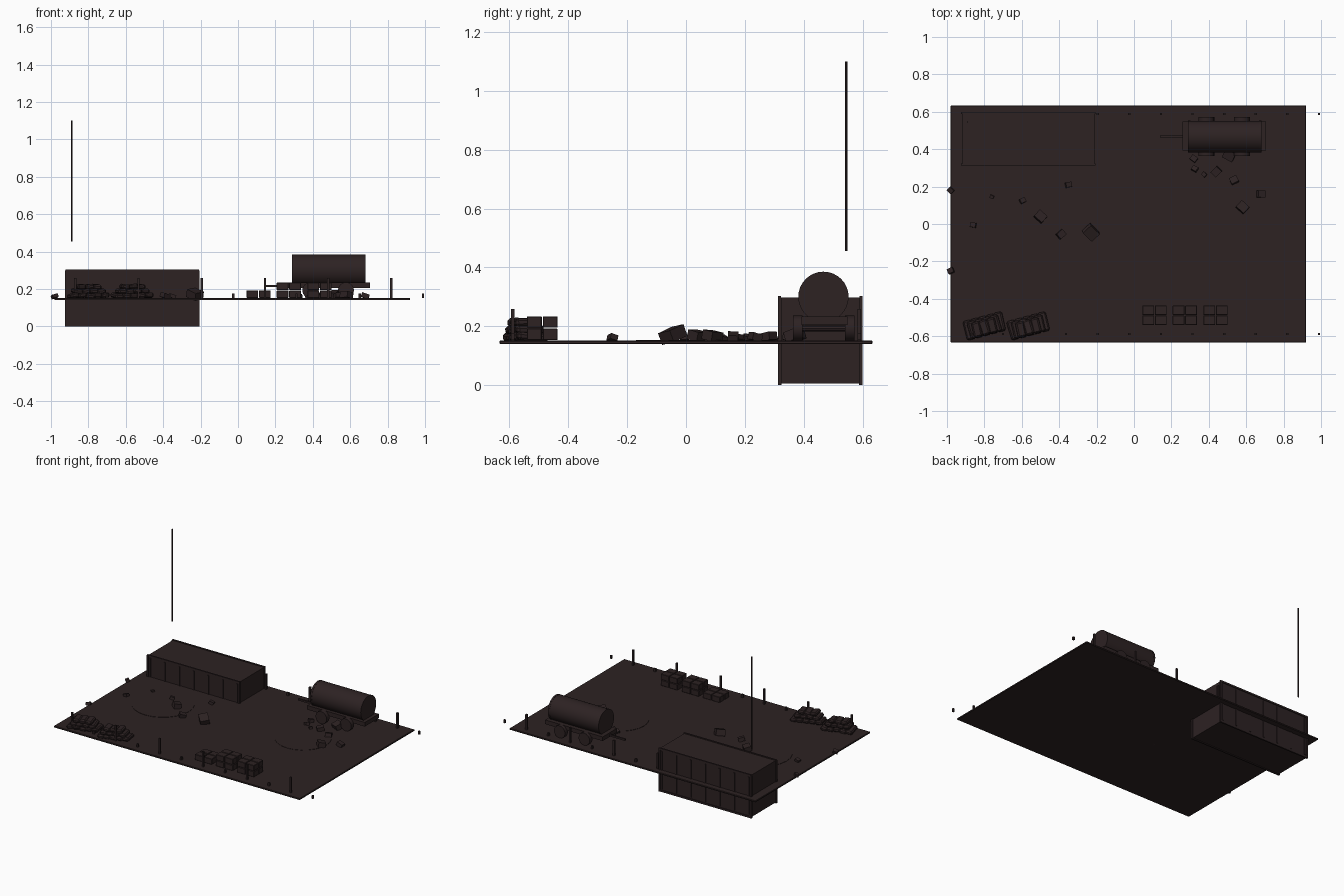
import bpy, math, random
from mathutils import Euler

if "Cube" in bpy.data.objects:
    bpy.data.objects.remove(bpy.data.objects["Cube"])
random.seed(4)

mat = bpy.data.materials.new("charred brown")
mat.diffuse_color = (0.026, 0.016, 0.0165, 1)
mat.use_nodes = True
mat.node_tree.nodes["Principled BSDF"].inputs["Base Color"].default_value = mat.diffuse_color


def finish(ob, name, bevel=0, segments=1):
    ob.name = name
    ob.data.materials.append(mat)
    if bevel:
        m = ob.modifiers.new("bevel", 'BEVEL')
        m.width, m.segments = bevel, segments
    return ob


def box(name, x0, x1, y0, y1, z0, z1, bevel=0):
    bpy.ops.mesh.primitive_cube_add(size=1, location=((x0+x1)/2, (y0+y1)/2, (z0+z1)/2))
    ob = bpy.context.object
    ob.scale = (x1-x0, y1-y0, z1-z0)
    bpy.ops.object.transform_apply(location=False, rotation=False, scale=True)
    return finish(ob, name, bevel)


def block(name, loc, size, rot, bevel=0):
    ob = box(name, -size[0]/2, size[0]/2, -size[1]/2, size[1]/2, -size[2]/2, size[2]/2, bevel)
    ob.location, ob.rotation_euler = loc, Euler(rot)
    return ob


def cyl(name, r, length, loc, axis='Z', sides=16, bevel=0):
    rot = {'X': (0, math.pi/2, 0), 'Y': (math.pi/2, 0, 0), 'Z': (0, 0, 0)}[axis]
    bpy.ops.mesh.primitive_cylinder_add(vertices=sides, radius=r, depth=length, location=loc, rotation=rot)
    ob = finish(bpy.context.object, name, bevel)
    if sides > 8:
        bpy.ops.object.shade_smooth_by_angle(angle=math.radians(35))
    return ob


# Ground slab
G = 0.151
box("ground_slab", -0.98, 0.92, -0.633, 0.633, 0.140, G, 0.002)
# Shallow scorched craters
for cx, cy, r in ((-0.6, 0.03, 0.2), (0.42, 0.12, 0.18)):
    cyl("crater_disc", r, 0.006, (cx, cy, G-0.001), sides=24)

# Half-sunken container with vertical ribs and corner rails
box("container_body", -0.918, -0.212, 0.318, 0.594, 0.005, 0.298)
for i in range(7):
    x = -0.90 + i*0.112
    for y in (0.318, 0.594):
        box("container_rib", x-0.005, x+0.005, y-0.004, y+0.004, 0.02, 0.283)
for x in (-0.918, -0.212):
    for y in (0.318, 0.594):
        box("container_corner", x-0.006, x+0.006, y-0.006, y+0.006, 0.0, 0.298)
for z in (0.006, 0.297):
    for y in (0.318, 0.594):
        box("container_rail", -0.922, -0.208, y-0.005, y+0.005, z-0.006, z+0.006)

# Floating antenna mast
cyl("antenna_mast", 0.004, 0.645, (-0.89, 0.545, 0.7775), sides=8)

# Tank trailer
cyl("tank", 0.084, 0.39, (0.485, 0.467, 0.3), 'X', 32)
for x in (0.295, 0.675):
    cyl("tank_end_ring", 0.0855, 0.012, (x, 0.467, 0.3), 'X', 32)
box("trailer_chassis", 0.26, 0.705, 0.392, 0.548, 0.205, 0.234)
box("tow_bar", 0.14, 0.27, 0.462, 0.474, 0.21, 0.222)
for x in (0.387, 0.577):
    cyl("trailer_axle", 0.01, 0.19, (x, 0.467, 0.193), 'Y', 8)
    for y in (0.38, 0.556):
        cyl("trailer_wheel", 0.043, 0.032, (x, y, 0.193), 'Y', 16)

# Fence posts, tall and short alternating
for k in range(6):
    for y in (-0.588, 0.588):
        x = -0.87 + k*0.338
        if y < 0 or x > -0.22:
            box("tall_post", x-0.006, x+0.006, y-0.006, y+0.006, G-0.005, 0.258)
            box("short_post", x+0.163, x+0.175, y-0.006, y+0.006, 0.153, 0.175)

# Stacked crates
for x0, layers in ((0.045, 1), (0.207, 2), (0.371, 2)):
    for i in range(2):
        for j in range(2):
            for l in range(layers):
                x, y, z = x0 + i*0.067, -0.54 + j*0.054, G + 0.002 + l*0.042
                box("crate", x, x+0.063, y, y+0.05, z, z+0.039, 0.002)

# Sandbag heaps, narrowing toward the top
for cx in (-0.80, -0.565):
    a = math.radians(15)
    for layer, n in enumerate((5, 4, 3)):
        for i in range(n):
            d = (i-(n-1)/2)*0.042
            block("sandbag", (cx+d*math.cos(a), -0.545+d*math.sin(a)-layer*0.004, G+0.013+layer*0.024),
                  (0.046, 0.105-layer*0.012, 0.027),
                  (random.uniform(-.1, .1), random.uniform(-.2, .2), a+random.uniform(-.06, .06)), 0.008)

# Scattered rubble: x, y, size
rubble = [(-.50, .04, .055), (-.39, -.055, .042), (-.23, -.045, .07), (-.595, .125, .03),
          (-.35, .21, .032), (-.76, .145, .02), (-.86, -.005, .03), (-.98, .18, .03),
          (-.98, -.25, .032), (.32, .35, .035), (.51, .37, .06), (.325, .295, .03),
          (.375, .265, .024), (.44, .28, .046), (.535, .235, .042), (.68, .16, .042), (.58, .09, .055)]
for x, y, s in rubble:
    block("rubble_chunk", (x, y, G+s*0.3), (s, s*0.85, s*0.6),
          (random.uniform(-.35, .35), random.uniform(-.35, .35), random.uniform(-.8, .8)))
